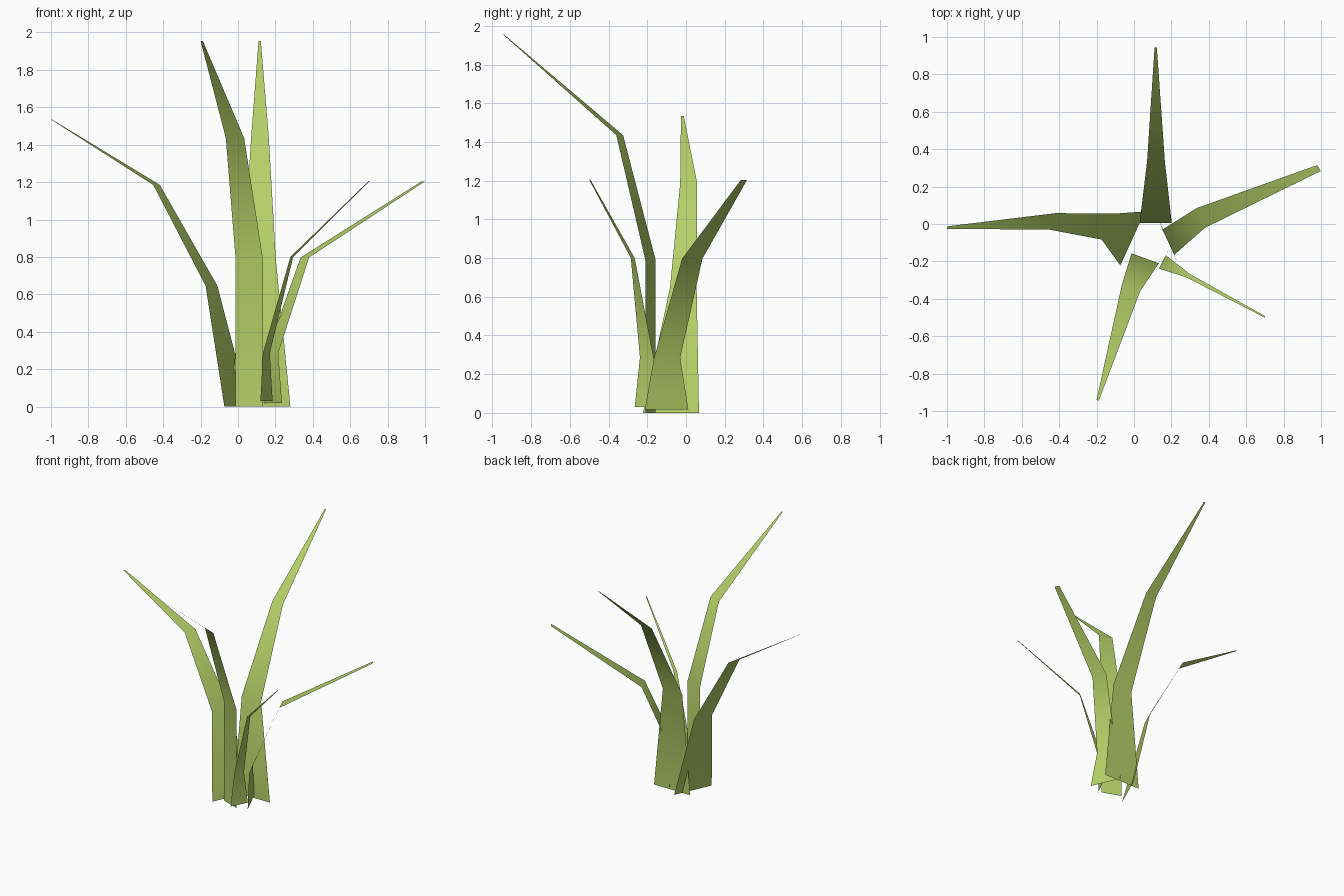
import bpy

leaf = bpy.data.materials.new("leaf_green")
leaf.diffuse_color = (0.47, 0.64, 0.14, 1)


def blade(name, rows):
    """Flat strip; each row is left x, y, right x, y and a shared height."""
    verts, faces = [], []
    for lx, ly, rx, ry, z in rows:
        verts += [(lx, ly, z), (rx, ry, z)]
    for i in range(0, 2 * (len(rows) - 1), 2):
        faces.append((i, i + 1, i + 3, i + 2))
    mesh = bpy.data.meshes.new(name)
    mesh.from_pydata(verts, [], faces)
    mesh.materials.append(leaf)
    mesh.shade_smooth()
    bpy.context.collection.objects.link(bpy.data.objects.new(name, mesh))


# Tall blade bending to the back
blade("back_blade", [(-0.04, 0.005, 0.28, 0.005, 0), (0.03, 0.005, 0.202, 0.005, 0.79),
                     (0.07, 0.335, 0.165, 0.335, 1.435), (0.11, 0.945, 0.122, 0.945, 1.955)])

# Tall blade bending to the front
blade("front_blade", [(0.133, -0.21, -0.013, -0.157, 0), (0.133, -0.21, -0.013, -0.157, 0.79),
                      (0.033, -0.36, -0.065, -0.325, 1.435), (-0.188, -0.945, -0.2, -0.94, 1.955)])

# Medium blade bending to the left
blade("left_blade", [(-0.073, -0.222, 0.058, 0.067, 0), (-0.173, -0.083, -0.11, 0.055, 0.645),
                     (-0.453, -0.03, -0.418, 0.058, 1.185), (-1.0, -0.026, -0.995, -0.012, 1.535)])

# Short blade bending to the right
blade("right_blade", [(0.137, 0.012, 0.235, -0.213, 0.018), (0.152, -0.03, 0.215, -0.165, 0.285),
                      (0.335, 0.085, 0.38, -0.02, 0.797), (0.98, 0.315, 0.998, 0.283, 1.203)])

# Small thin blade bending to the front right
blade("small_blade", [(0.185, -0.14, 0.12, -0.265, 0.03), (0.17, -0.167, 0.133, -0.238, 0.285),
                      (0.295, -0.265, 0.28, -0.285, 0.8), (0.703, -0.494, 0.698, -0.5, 1.205)])
for ob in bpy.data.objects:
    if ob.type == 'MESH':
        ob.data.update()
        # Inner (upper) side of every blade faces up
        if sum(p.normal.z * p.area for p in ob.data.polygons) < 0:
            ob.data.flip_normals()
